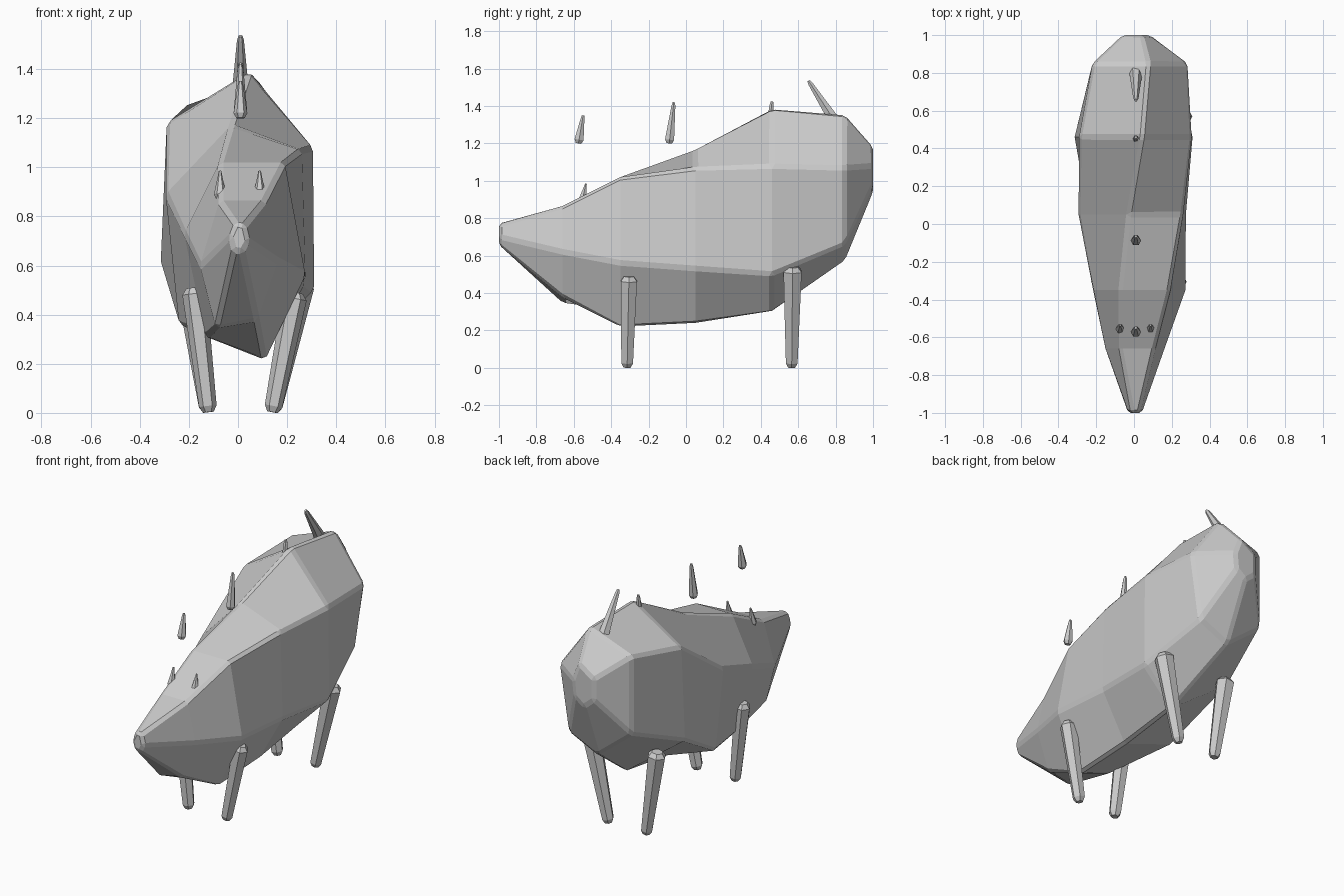
import bpy, bmesh, math
from mathutils import Vector

if "Cube" in bpy.data.objects:
    bpy.data.objects.remove(bpy.data.objects["Cube"])

grey = bpy.data.materials.new("plain_grey")
grey.diffuse_color = (0.6, 0.6, 0.6, 1)
grey.use_nodes = True
grey.node_tree.nodes["Principled BSDF"].inputs["Base Color"].default_value = grey.diffuse_color


def finish(name, bm, bevel=0.0):
    bmesh.ops.recalc_face_normals(bm, faces=bm.faces[:])
    mesh = bpy.data.meshes.new(name)
    bm.to_mesh(mesh)
    bm.free()
    mesh.materials.append(grey)
    ob = bpy.data.objects.new(name, mesh)
    bpy.context.collection.objects.link(ob)
    if bevel:
        mod = ob.modifiers.new("chamfer", 'BEVEL')
        mod.width = bevel
        mod.segments = 1
        mod.limit_method = 'ANGLE'
        mod.angle_limit = math.radians(22)
    return ob


def loft(bm, rings):
    rows = [[bm.verts.new(p) for p in r] for r in rings]
    for a, b in zip(rows, rows[1:]):
        n = len(a)
        for i in range(n):
            j = (i + 1) % n
            bm.faces.new((a[i], a[j], b[j], b[i]))
    bm.faces.new(rows[0])
    bm.faces.new(rows[-1])


# Body: irregular six-sided sections (ridge, upper right, lower right,
# belly right, belly left, upper left) from snout to rump
sections = {
    -1.00: [(-.01, .775), (.03, .765), (.045, .70), (.02, .655), (-.02, .66), (-.035, .72)],
    -0.66: [(-.075, .865), (.11, .865), (.165, .62), (.08, .38), (-.09, .345), (-.155, .60)],
    -0.35: [(-.075, 1.02), (.19, 1.02), (.275, .56), (.11, .215), (-.13, .31), (-.22, .73)],
    0.05: [(-.03, 1.17), (.26, 1.07), (.275, .53), (.11, .235), (-.24, .36), (-.295, .89)],
    0.46: [(.045, 1.39), (.305, 1.08), (.31, .50), (.10, .295), (-.315, .60), (-.29, 1.18)],
    0.85: [(.08, 1.355), (.285, 1.07), (.22, .66), (.02, .57), (-.22, .76), (-.22, 1.25)],
    1.00: [(.045, 1.19), (.085, 1.08), (.075, .98), (.01, .93), (-.06, .99), (-.06, 1.12)],
}
bm = bmesh.new()
loft(bm, [[(x, y, z) for x, z in pts] for y, pts in sections.items()])
finish("body", bm, 0.016)


# Tapered six-sided pegs with chamfered ends
def peg(name, start, end, r0, r1, cap=0.02):
    a, b = Vector(start), Vector(end)
    d = (b - a).normalized()
    u = d.cross(Vector((0, 1, 0))).normalized()
    v = d.cross(u)
    steps = [(a, r0 * .6), (a + d * cap, r0), (b - d * cap, r1), (b, r1 * .6)]
    bm = bmesh.new()
    loft(bm, [[c + (u * math.cos(k * math.pi / 3) + v * math.sin(k * math.pi / 3)) * r
               for k in range(6)] for c, r in steps])
    return finish(name, bm)


# Legs
peg("front_leg_right", (.14, -.315, .003), (.235, -.305, .49), .036, .05, .025)
peg("front_leg_left", (-.12, -.315, .003), (-.18, -.305, .51), .036, .05, .025)
peg("hind_leg_right", (.14, .565, .003), (.26, .57, .54), .036, .056, .025)
peg("hind_leg_left", (-.12, .565, .003), (-.20, .57, .54), .036, .056, .025)

# Spines along the back, the first two floating
for i, (y, top) in enumerate([(-.57, 1.35), (-.085, 1.42), (.44, 1.425)]):
    peg(f"back_spine_{i + 1}", (.01, y - .005, 1.20), (.01, y + .02, top), .028, .012)

# Small horns above the snout
for side, x in (("left", -.073), ("right", .088)):
    peg(f"horn_{side}", (x, -.56, .87), (x, -.535, .985), .025, .009)

# Tail spike
peg("tail", (.01, .82, 1.28), (.01, .655, 1.535), .036, .014)
